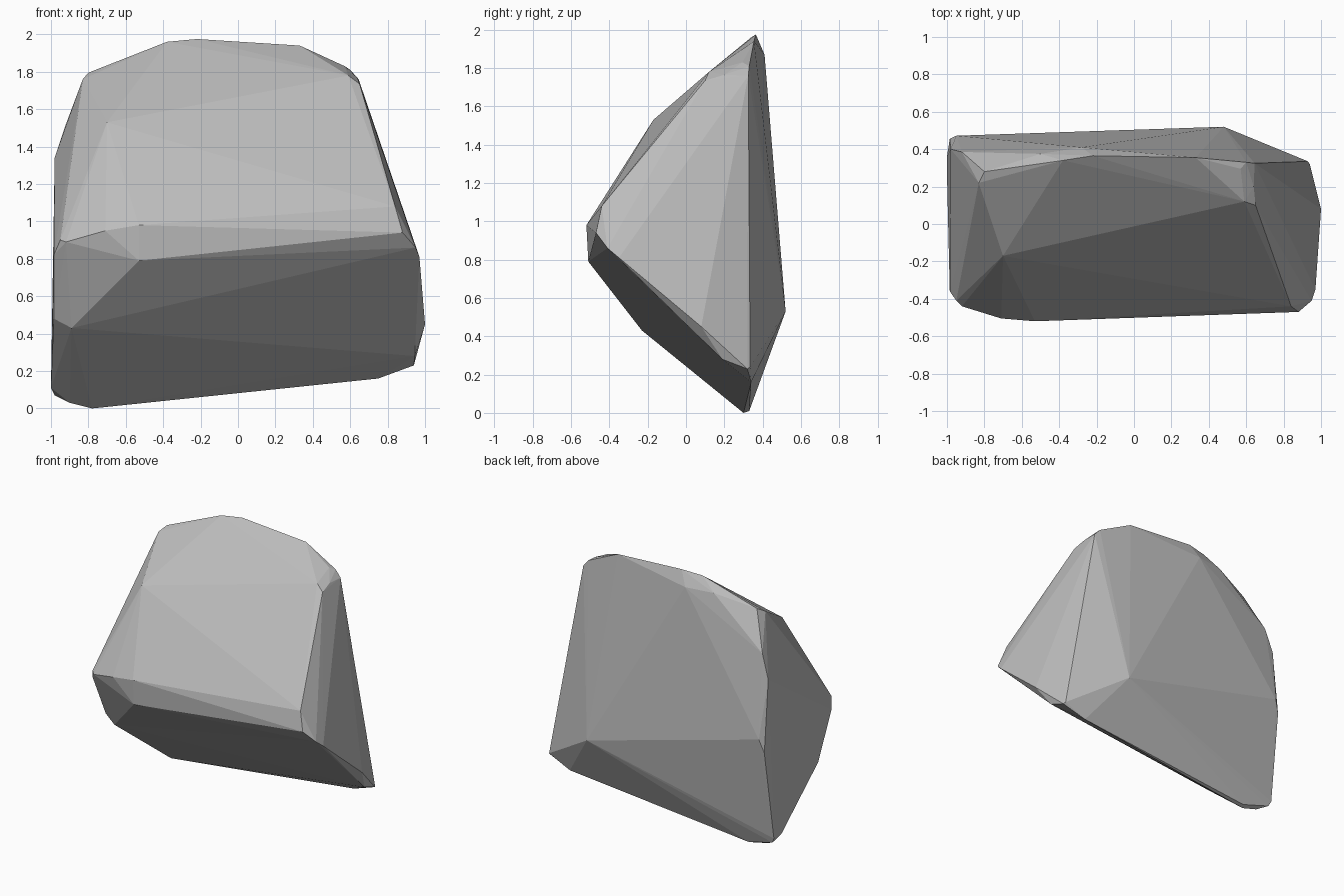
import bpy, bmesh

# Corner points of the chipped boulder, grouped by region
crown = [(-.38, .34, 1.96), (-.22, .365, 1.975), (.33, .355, 1.94), (.57, .295, 1.83),
         (.60, .33, 1.81), (.64, .20, 1.765), (.645, .325, 1.76), (.59, .12, 1.78),
         (.65, .10, 1.735), (-.80, .28, 1.795), (-.83, .22, 1.76)]
back = [(-.28, .41, 1.87), (-.5, .375, 1.87), (-.92, .385, 1.52), (-.98, .40, 1.34),
        (-.95, .472, .90), (-.985, .455, .80), (.48, .52, .53)]
nose = [(-.70, -.17, 1.53), (-.53, -.52, .98), (-.53, -.51, .79), (-.71, -.505, .95),
        (-.92, -.44, .89), (-.95, -.41, .90), (-.985, -.36, .82),
        (.88, -.47, .94), (.84, -.44, 1.08), (.95, -.41, .86), (.97, -.35, .81)]
base = [(1.0, .08, .45), (.945, .19, .28), (.94, .32, .23), (.93, .335, .24),
        (.75, .34, .16), (-.78, .30, 0), (-.76, .33, .01), (-.90, .31, .03),
        (-.98, .35, .07), (-1.0, .36, .11), (-1.0, .27, .11),
        (-.89, -.23, .43), (-.985, -.20, .48)]

# Boulder: convex hull of the corners
bm = bmesh.new()
for p in crown + back + nose + base:
    bm.verts.new(p)
res = bmesh.ops.convex_hull(bm, input=bm.verts[:])
junk = [g for g in res["geom_interior"] + res["geom_unused"]
        if isinstance(g, bmesh.types.BMVert) and g.is_valid and not g.link_faces]
bmesh.ops.delete(bm, geom=list(set(junk)), context='VERTS')
bmesh.ops.recalc_face_normals(bm, faces=bm.faces[:])

mesh = bpy.data.meshes.new("boulder")
bm.to_mesh(mesh)
bm.free()

# Single stone colour
stone = bpy.data.materials.new("stone grey")
stone.diffuse_color = (.5, .5, .5, 1)
mesh.materials.append(stone)
bpy.context.collection.objects.link(bpy.data.objects.new("boulder", mesh))
